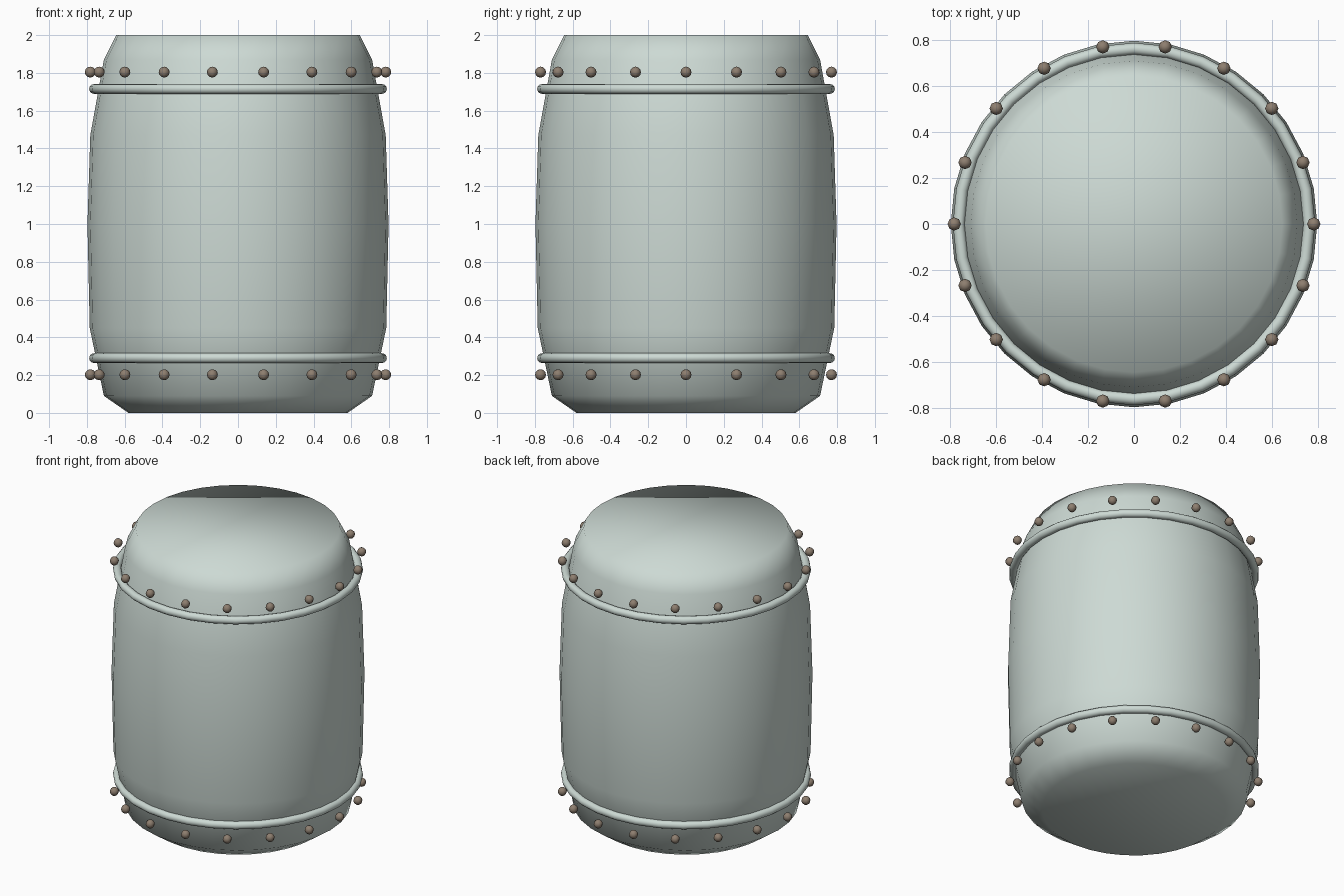
import bpy
import bmesh
from math import cos, sin, tau
from mathutils import Matrix

if "Cube" in bpy.data.objects:
    bpy.data.objects.remove(bpy.data.objects["Cube"])

SIDES = 32


def material(name, color):
    m = bpy.data.materials.new(name)
    m.diffuse_color = (*color, 1)
    m.use_nodes = True
    m.node_tree.nodes["Principled BSDF"].inputs["Base Color"].default_value = m.diffuse_color
    return m


steel = material("pale_steel", (0.61, 0.70, 0.66))
bronze = material("dull_bronze", (0.27, 0.21, 0.16))


def finish(bm, name, mat):
    bmesh.ops.recalc_face_normals(bm, faces=bm.faces[:])
    for f in bm.faces:
        f.smooth = True
    me = bpy.data.meshes.new(name)
    bm.to_mesh(me)
    bm.free()
    me.materials.append(mat)
    ob = bpy.data.objects.new(name, me)
    bpy.context.collection.objects.link(ob)
    return ob


def bridge(bm, a, b):
    n = len(a)
    for i in range(n):
        j = (i + 1) % n
        bm.faces.new((a[i], a[j], b[j], b[i]))


# Barrel body: lathed profile (radius, height) with smooth-shaded end caps
profile = [(0.58, 0), (0.71, 0.09), (0.785, 0.45), (0.797, 1.0),
           (0.782, 1.47), (0.71, 1.87), (0.645, 2.0)]
bm = bmesh.new()
rings = [[bm.verts.new((r * cos(tau * i / SIDES), r * sin(tau * i / SIDES), z))
          for i in range(SIDES)] for r, z in profile]
for a, b in zip(rings, rings[1:]):
    bridge(bm, a, b)
bm.faces.new(rings[0][::-1])
bm.faces.new(rings[-1])
finish(bm, "barrel_body", steel)


# Round hoops near both ends
def hoop(name, z, major=0.762, minor=0.026, steps=12):
    bm = bmesh.new()
    loops = []
    for k in range(steps):
        t = tau * k / steps
        r = major + minor * cos(t)
        loops.append([bm.verts.new((r * cos(tau * i / SIDES), r * sin(tau * i / SIDES),
                                    z + minor * sin(t))) for i in range(SIDES)])
    for k in range(steps):
        bridge(bm, loops[k], loops[(k + 1) % steps])
    finish(bm, name, steel)


hoop("lower_hoop", 0.29)
hoop("upper_hoop", 1.715)


# Rows of 18 rivets outside the hoops
def rivet_row(name, z, count=18, radius=0.782):
    bm = bmesh.new()
    for i in range(count):
        a = tau * i / count
        bmesh.ops.create_uvsphere(
            bm, u_segments=8, v_segments=6, radius=0.029,
            matrix=Matrix.Translation((radius * cos(a), radius * sin(a), z)))
    finish(bm, name, bronze)


rivet_row("lower_rivets", 0.202)
rivet_row("upper_rivets", 1.804)
